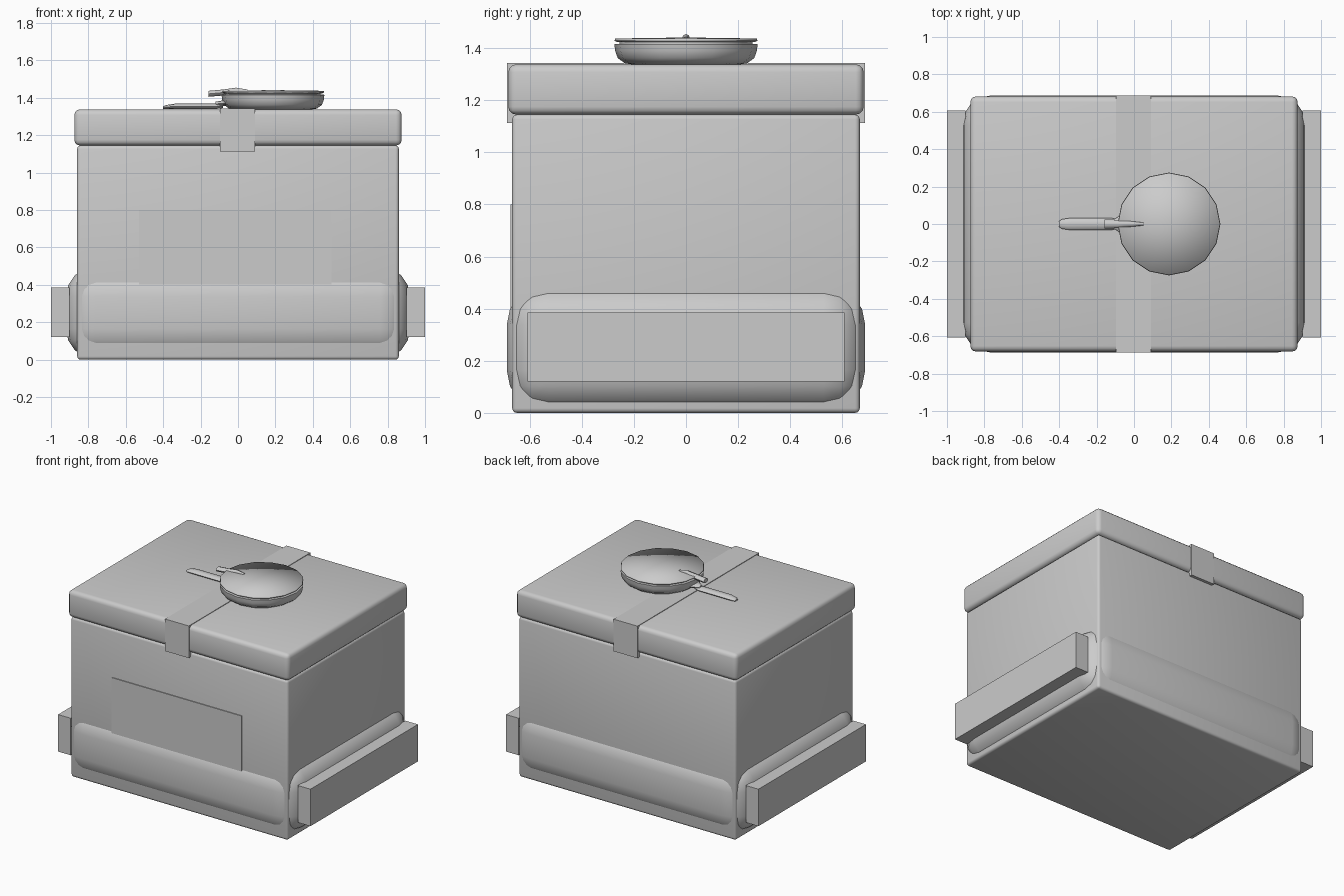
import bpy, bmesh, math
from mathutils import Vector

cube = bpy.data.objects.get("Cube")
if cube:
    bpy.data.objects.remove(cube, do_unlink=True)

grey = bpy.data.materials.new("plain_grey")
grey.use_nodes = True
colour = (0.6, 0.6, 0.6, 1)
grey.diffuse_color = colour
grey.node_tree.nodes["Principled BSDF"].inputs["Base Color"].default_value = colour


def finish(name, bm, smooth=None):
    """Turn a bmesh into a named object; smooth is the sharp angle in degrees."""
    bmesh.ops.recalc_face_normals(bm, faces=bm.faces)
    mesh = bpy.data.meshes.new(name)
    bm.to_mesh(mesh)
    bm.free()
    mesh.materials.append(grey)
    ob = bpy.data.objects.new(name, mesh)
    bpy.context.collection.objects.link(ob)
    if smooth:
        bpy.ops.object.select_all(action='DESELECT')
        ob.select_set(True)
        bpy.context.view_layer.objects.active = ob
        bpy.ops.object.shade_smooth_by_angle(angle=math.radians(smooth))
    return ob


def box(name, low, high, bevel=0, segments=3):
    low, high = Vector(low), Vector(high)
    bm = bmesh.new()
    bmesh.ops.create_cube(bm, size=1)
    for v in bm.verts:
        v.co = (low + high) / 2 + v.co * (high - low)
    if bevel:
        bmesh.ops.bevel(bm, geom=bm.edges[:], offset=bevel, segments=segments,
                        profile=0.5, affect='EDGES')
    return finish(name, bm, 40 if bevel else None)


def lathe(name, profile, centre_x, sides=16, smooth=50):
    """Spin (radius, height) points, closing both ends with a fan."""
    bm = bmesh.new()
    rings = []
    for r, z in profile:
        rings.append([bm.verts.new((centre_x + r * math.cos(math.tau * i / sides),
                                    r * math.sin(math.tau * i / sides), z))
                      for i in range(sides)])
    for a, b in zip(rings, rings[1:]):
        for i in range(sides):
            j = (i + 1) % sides
            bm.faces.new((a[i], a[j], b[j], b[i]))
    for ring, z in ((rings[0], profile[0][1]), (rings[-1], profile[-1][1] + 0.004)):
        tip = bm.verts.new((centre_x, 0, z))
        for i in range(sides):
            bm.faces.new((ring[i], ring[(i + 1) % sides], tip))
    return finish(name, bm, smooth)


def bar(name, stations, sides=8):
    """Loft oval sections given as (x, z, half width, half height)."""
    bm = bmesh.new()
    rings = []
    for x, z, w, h in stations:
        rings.append([bm.verts.new((x, w * math.cos(math.tau * i / sides),
                                    z + h * math.sin(math.tau * i / sides)))
                      for i in range(sides)])
    for a, b in zip(rings, rings[1:]):
        for i in range(sides):
            j = (i + 1) % sides
            bm.faces.new((a[i], a[j], b[j], b[i]))
    bm.faces.new(rings[0])
    bm.faces.new(rings[-1])
    return finish(name, bm, 50)


# Main box, lid and strap
box("box_body", (-.86, -.667, 0), (.86, .667, 1.145), .018)
box("box_lid", (-.875, -.682, 1.145), (.875, .682, 1.338), .03)
box("lid_strap", (-.097, -.688, 1.112), (.092, .688, 1.342))

# Swollen band round the base
box("base_bulge", (-.92, -.688, .004), (.92, .688, .497), .16, 4)

# Thin panel on the front
box("front_panel", (-.53, -.673, .38), (.5, -.66, .8))

# Side blocks
for side, name in ((-1, "right_side_block"), (1, "left_side_block")):
    xs = sorted((side * .9, side * 1.0))
    box(name, (xs[0], -.608, .12), (xs[1], .608, .385))

# Pan with its cover
pan_x = .187
lathe("pan", [(.19, 1.335), (.235, 1.342), (.262, 1.362), (.272, 1.39),
              (.275, 1.416)], pan_x)
lathe("pan_inner_wall", [(.255, 1.40), (.255, 1.428)], pan_x)
lathe("pan_cover", [(.265, 1.424), (.274, 1.428), (.272, 1.437)], pan_x, smooth=180)

# Pan handle, its bracket and the cover handle
bar("pan_handle", [(-.4, 1.347, .016, .006), (-.385, 1.35, .026, .011),
                   (-.34, 1.354, .032, .014), (-.12, 1.354, .032, .014),
                   (-.08, 1.357, .022, .012)])
bar("pan_handle_bracket", [(-.12, 1.366, .015, .013), (-.09, 1.37, .035, .014),
                           (-.05, 1.372, .07, .014)])
bar("cover_handle", [(-.158, 1.421, .024, .016), (-.08, 1.428, .022, .016),
                     (-.01, 1.44, .014, .014), (.05, 1.438, .008, .006)])
